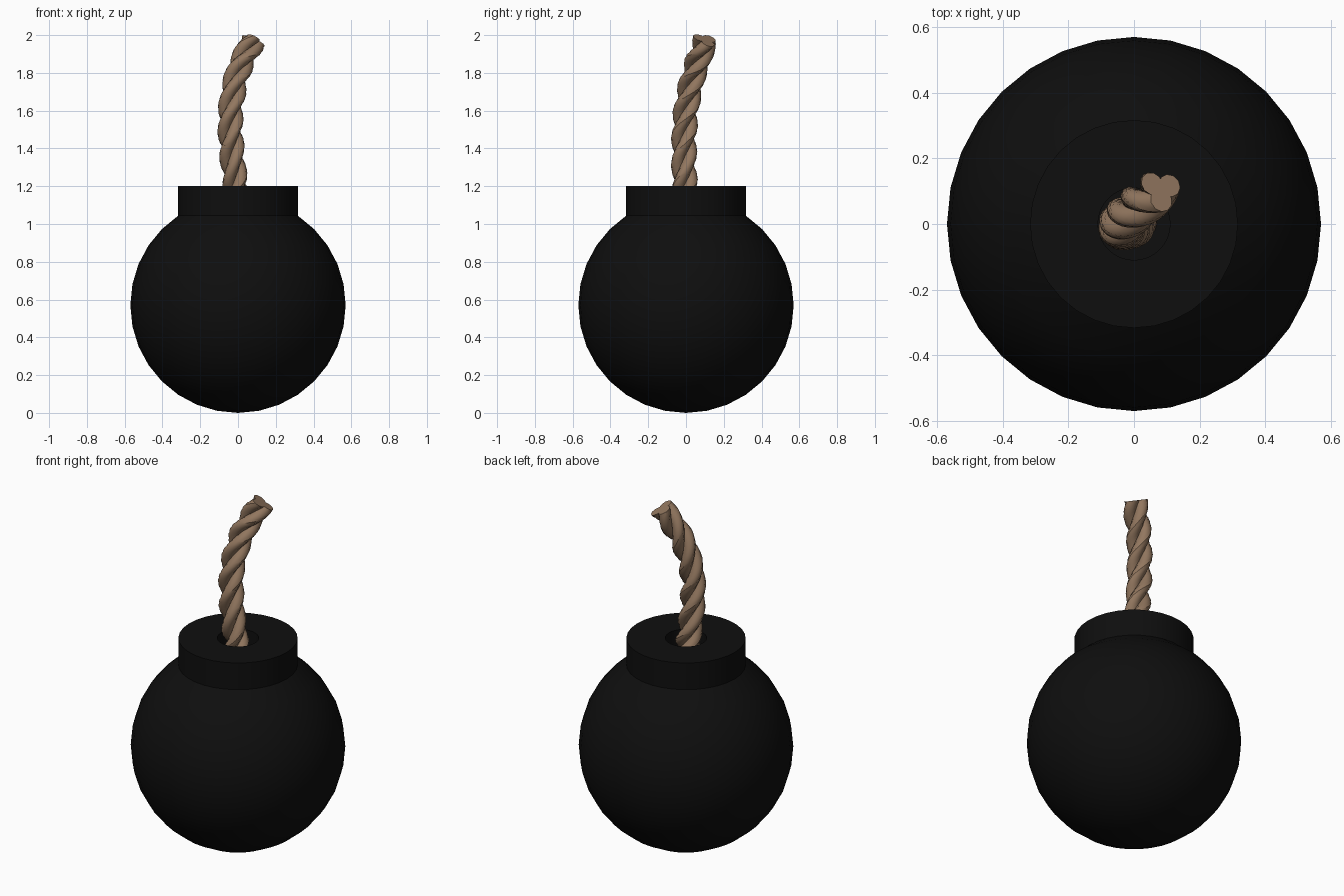
import bpy, bmesh, math
from mathutils import Vector

cube = bpy.data.objects.get("Cube")
if cube:
    bpy.data.objects.remove(cube, do_unlink=True)


def material(name, rgb, roughness):
    m = bpy.data.materials.new(name)
    m.use_nodes = True
    m.diffuse_color = (*rgb, 1)
    bsdf = m.node_tree.nodes["Principled BSDF"]
    bsdf.inputs["Base Color"].default_value = (*rgb, 1)
    bsdf.inputs["Roughness"].default_value = roughness
    return m


def make_object(name, bm, mat):
    bmesh.ops.recalc_face_normals(bm, faces=bm.faces)
    mesh = bpy.data.meshes.new(name)
    bm.to_mesh(mesh)
    bm.free()
    mesh.materials.append(mat)
    obj = bpy.data.objects.new(name, mesh)
    bpy.context.collection.objects.link(obj)
    bpy.ops.object.select_all(action="DESELECT")
    obj.select_set(True)
    bpy.context.view_layer.objects.active = obj
    bpy.ops.object.shade_smooth_by_angle(angle=math.radians(40))
    return obj


black = material("black iron", (0.0045, 0.0045, 0.0045), 0.7)
tan = material("tan rope", (0.29, 0.185, 0.115), 0.9)

# Body: a sphere whose upper rings become a straight neck with a fuse hole
R, SIDES, STEP = 0.57, 32, math.pi / 16
profile = [(R * math.sin(i * STEP), R - R * math.cos(i * STEP)) for i in range(14)]
neck = profile[-1][0]
profile += [(neck, 1.2), (0.11, 1.2), (0.11, 1.08), (0, 1.08)]
bm = bmesh.new()
verts = [bm.verts.new((r, 0, z)) for r, z in profile]
edges = [bm.edges.new(pair) for pair in zip(verts, verts[1:])]
bmesh.ops.spin(bm, geom=verts + edges, cent=(0, 0, 0), axis=(0, 0, 1),
               angle=2 * math.pi, steps=SIDES)
bmesh.ops.remove_doubles(bm, verts=bm.verts, dist=0.0005)
make_object("bomb_body", bm, black)

# Fuse: three strands wound around a bent centre line
path = [Vector(p) for p in ((0.0, 0.0, 1.08), (-0.012, -0.006, 1.2), (-0.034, -0.01, 1.4),
                            (-0.038, 0.0, 1.6), (0.0, 0.042, 1.8), (0.082, 0.104, 1.975))]
STRANDS, RINGS, RING_SIDES = 3, 60, 10
WIND, THICK, TURNS = 0.034, 0.036, 2.4


def centre(t):
    """Smooth point on the centre line for t from 0 to 1."""
    f = t * (len(path) - 1)
    i = min(int(f), len(path) - 2)
    u = f - i
    b, c = path[i], path[i + 1]
    a = path[i - 1] if i else 2 * b - c
    d = path[i + 2] if i + 2 < len(path) else 2 * c - b
    return 0.5 * (2 * b + (c - a) * u + (2 * a - 5 * b + 4 * c - d) * u ** 2
                  + (3 * b - a - 3 * c + d) * u ** 3)


def frame(t):
    tangent = (centre(min(t + 0.01, 1)) - centre(max(t - 0.01, 0))).normalized()
    side = Vector((0, 1, 0)).cross(tangent).normalized()
    return side, tangent.cross(side)


for s in range(STRANDS):
    bm = bmesh.new()
    rings = []
    for k in range(RINGS + 1):
        t = k / RINGS
        side, up = frame(t)
        turn = 2 * math.pi * (TURNS * t + s / STRANDS)
        middle = centre(t) + WIND * (math.cos(turn) * side + math.sin(turn) * up)
        ring = []
        for j in range(RING_SIDES):
            a = turn + 2 * math.pi * j / RING_SIDES
            ring.append(bm.verts.new(middle + THICK * (math.cos(a) * side + math.sin(a) * up)))
        rings.append(ring)
    for lower, upper in zip(rings, rings[1:]):
        for j in range(RING_SIDES):
            n = (j + 1) % RING_SIDES
            bm.faces.new((lower[j], lower[n], upper[n], upper[j]))
    bm.faces.new(rings[0])
    bm.faces.new(rings[-1])
    make_object(f"fuse_strand_{s + 1}", bm, tan)
